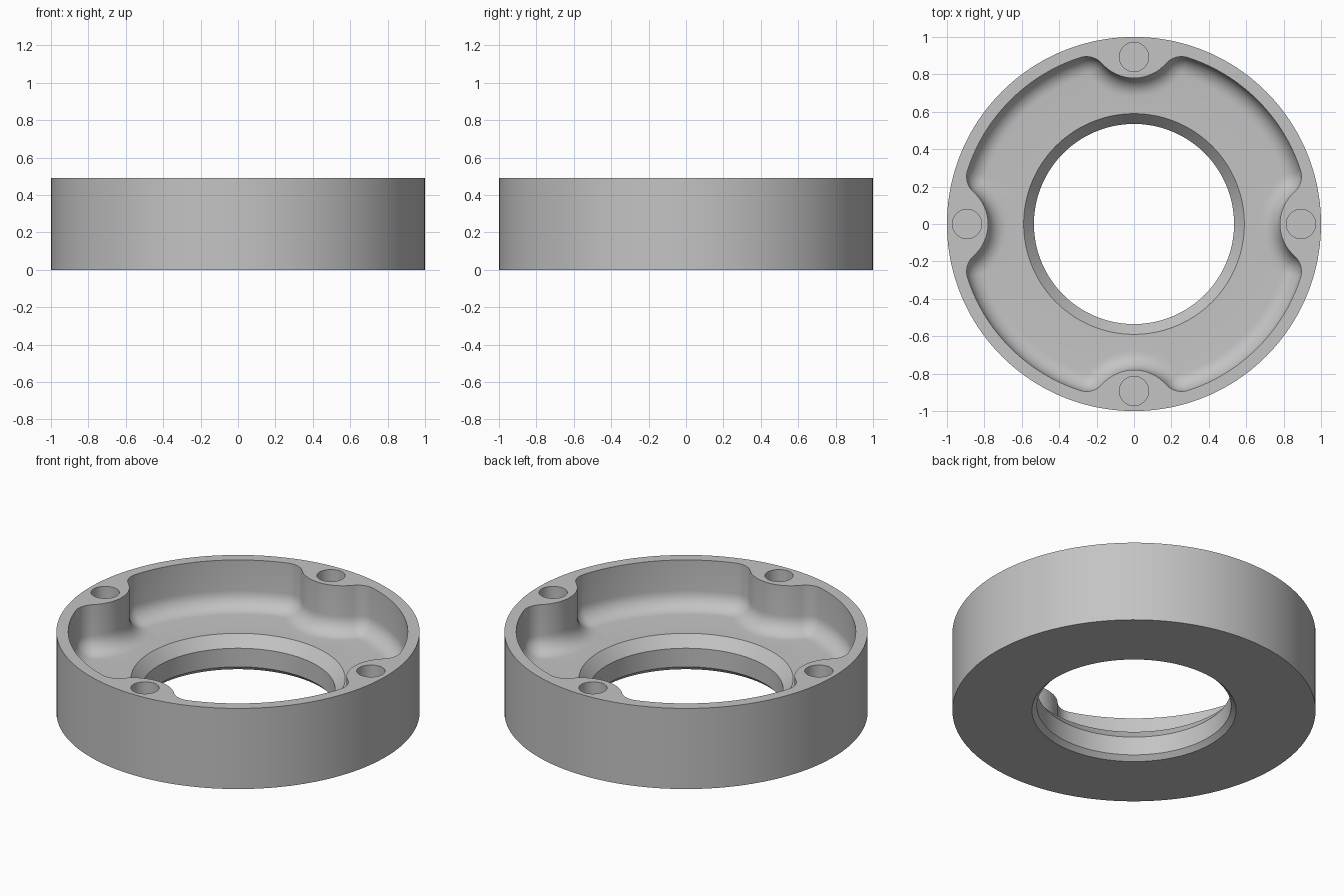
import bpy, bmesh
from math import sin, cos, pi, atan2, sqrt
from mathutils import Vector, Matrix

cube = bpy.data.objects.get("Cube")
if cube:
    bpy.data.objects.remove(cube)

HEIGHT, FLOOR = 0.49, 0.205
WALL_R, CORNER_R, FILLET_R = 0.935, 0.11, 0.1
BOSS_TIP, CORNER_TOP = 0.78, 0.895
HOLE_R, HOLE_POS, HOLE_DEPTH = 0.078, 0.893, 0.3

metal = bpy.data.materials.new("light grey metal")
metal.use_nodes = True
grey = (0.55, 0.55, 0.55, 1)
metal.diffuse_color = grey
metal.node_tree.nodes["Principled BSDF"].inputs["Base Color"].default_value = grey


def arc(centre, radius, start, end, steps, side):
    """Points on an arc, each with its normal towards the cavity."""
    result = []
    for i in range(steps):
        a = start + (end - start) * i / steps
        d = Vector((cos(a), sin(a)))
        result.append((centre + d * radius, d * side))
    return result


def cavity_outline():
    """Four bosses blended into a round wall by tangent arcs."""
    cy = CORNER_TOP - CORNER_R
    cx = sqrt((WALL_R - CORNER_R) ** 2 - cy ** 2)
    gap = BOSS_TIP - cy
    boss_r = (cx ** 2 + gap ** 2 - CORNER_R ** 2) / (2 * (CORNER_R - gap))
    corner = Vector((cx, cy))
    boss = Vector((0, BOSS_TIP + boss_r))
    to_corner = corner - boss
    a_boss = atan2(to_corner.y, to_corner.x)
    a_wall = atan2(cy, cx)
    half = arc(boss, boss_r, -pi / 2, a_boss, 8, 1)
    half += arc(corner, CORNER_R, a_boss + pi, a_wall, 10, -1)
    half += arc(Vector((0, 0)), WALL_R, a_wall, pi / 4, 12, -1)
    middle = Vector((cos(pi / 4), sin(pi / 4)))
    mirrored = [(p.yx, n.yx) for p, n in reversed(half[1:])]
    quarter = half + [(middle * WALL_R, -middle)] + mirrored
    outline = []
    for k in range(4):
        turn = Matrix.Rotation(-k * pi / 2, 2)
        outline += [(turn @ p, turn @ n) for p, n in quarter]
    return outline


outline = cavity_outline()


def circle(radius, z):
    return [(*(p.normalized() * radius), z) for p, n in outline]


def inset(distance, z):
    return [(*(p + n * distance), z) for p, n in outline]


# Housing: closed loft from the bore, round the outside and into the cavity
loops = [circle(0.535, 0.14), circle(0.535, 0.027), circle(0.562, 0),
         circle(1, 0), circle(1, HEIGHT), inset(0, HEIGHT)]
for i in range(9):
    a = i / 8 * pi / 2
    loops.append(inset(FILLET_R * (1 - cos(a)), FLOOR + FILLET_R * (1 - sin(a))))
loops.append(circle(0.59, FLOOR))

bm = bmesh.new()
rings = [[bm.verts.new(co) for co in loop] for loop in loops]
count = len(outline)
for a, b in zip(rings, rings[1:] + rings[:1]):
    for i in range(count):
        j = (i + 1) % count
        bm.faces.new((a[i], a[j], b[j], b[i]))
bmesh.ops.recalc_face_normals(bm, faces=bm.faces)
mesh = bpy.data.meshes.new("ring_housing")
bm.to_mesh(mesh)
bm.free()
mesh.materials.append(metal)
housing = bpy.data.objects.new("ring_housing", mesh)
bpy.context.collection.objects.link(housing)

# Blind screw holes in the four bosses
bm = bmesh.new()
for k in range(4):
    a = k * pi / 2
    place = Matrix.Translation((HOLE_POS * cos(a), HOLE_POS * sin(a), HEIGHT))
    bmesh.ops.create_cone(bm, cap_ends=True, segments=40, radius1=HOLE_R,
                          radius2=HOLE_R, depth=2 * HOLE_DEPTH, matrix=place)
cut_mesh = bpy.data.meshes.new("screw_hole_cutter")
bm.to_mesh(cut_mesh)
bm.free()
cut_mesh.materials.append(metal)
cutter = bpy.data.objects.new("screw_hole_cutter", cut_mesh)
cutter.hide_render = True
bpy.context.collection.objects.link(cutter)

cut = housing.modifiers.new("screw_holes", 'BOOLEAN')
cut.operation = 'DIFFERENCE'
cut.solver = 'EXACT'
cut.object = cutter
bpy.ops.object.select_all(action='DESELECT')
housing.select_set(True)
bpy.context.view_layer.objects.active = housing
bpy.ops.object.modifier_apply(modifier=cut.name)
bpy.data.objects.remove(cutter)
bpy.ops.object.shade_smooth_by_angle(angle=pi / 6)
